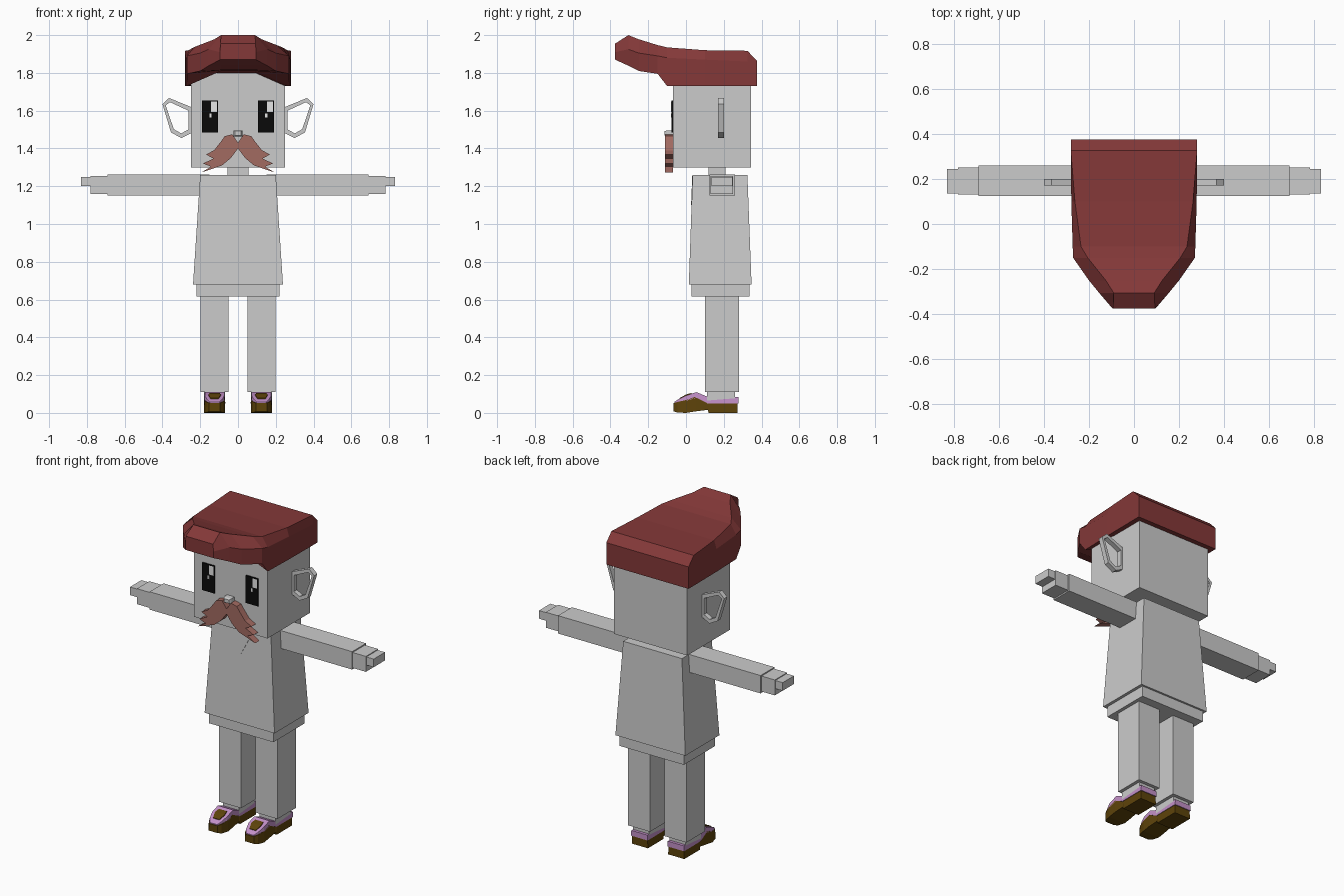
import bpy, bmesh

if "Cube" in bpy.data.objects:
    bpy.data.objects.remove(bpy.data.objects["Cube"])


def material(name, r, g, b):
    m = bpy.data.materials.new(name)
    m.use_nodes = True
    m.diffuse_color = (r, g, b, 1)
    m.node_tree.nodes["Principled BSDF"].inputs["Base Color"].default_value = (r, g, b, 1)
    return m


grey = material("light grey", .6, .6, .6)
red = material("dark red", .23, .04, .04)
rust = material("rusty brown", .36, .145, .12)
brown = material("sole brown", .11, .056, .003)
pink = material("lilac pink", .55, .28, .58)
black = material("black", .003, .003, .003)
white = material("white", 1, 1, 1)


def loft(name, rings, mat, closed=False):
    """Skin matching rings of points; cap the ends or close the loop."""
    bm = bmesh.new()
    loops = [[bm.verts.new(p) for p in ring] for ring in rings]
    pairs = list(zip(loops, loops[1:]))
    if closed:
        pairs.append((loops[-1], loops[0]))
    else:
        bm.faces.new(loops[0])
        bm.faces.new(loops[-1])
    for a, b in pairs:
        for i in range(len(a)):
            j = (i + 1) % len(a)
            bm.faces.new((a[i], a[j], b[j], b[i]))
    bmesh.ops.recalc_face_normals(bm, faces=bm.faces)
    mesh = bpy.data.meshes.new(name)
    bm.to_mesh(mesh)
    bm.free()
    mesh.materials.append(mat)
    ob = bpy.data.objects.new(name, mesh)
    bpy.context.collection.objects.link(ob)
    return ob


def rect(x0, x1, y0, y1, z):
    return [(x0, y0, z), (x1, y0, z), (x1, y1, z), (x0, y1, z)]


def box(name, x, y, z, mat):
    return loft(name, [rect(*x, *y, h) for h in z], mat)


def plate(name, outline, y0, y1, mat):
    """Extrude an x-z outline along y."""
    return loft(name, [[(x, y, z) for x, z in outline] for y in (y0, y1)], mat)


# Head, neck and nose
box("head", (-.25, .25), (-.07, .345), (1.30, 1.80), grey)
box("neck", (-.055, .055), (.12, .21), (1.24, 1.31), grey)
loft("nose", [[(x * w, y, 1.48 + z * w) for x, z in ((-1, -.65), (1, -.65), (1, .65), (-1, .65))]
              for y, w in ((-.06, .025), (-.10, .025), (-.113, .017))], grey)

# Swept hair: y, bottom width and height, centre height, side width and height, top width and height
hair = [(.375, .28, 1.73, 1.73, .28, 1.80, .28, 1.865),
        (.325, .28, 1.73, 1.73, .28, 1.86, .28, 1.917),
        (.10, .278, 1.73, 1.75, .278, 1.87, .262, 1.92),
        (-.10, .272, 1.73, 1.81, .272, 1.88, .235, 1.935),
        (-.15, .27, 1.795, 1.81, .27, 1.89, .205, 1.947),
        (-.25, .20, 1.81, 1.815, .20, 1.905, .125, 1.978),
        (-.305, .155, 1.838, 1.838, .155, 1.925, .09, 2.0),
        (-.375, .095, 1.87, 1.87, .095, 1.91, .093, 1.955)]
rings = []
for y, wb, zb, zc, wm, zm, wt, zt in hair:
    half = [(.09, zc), (wb, zb), (wm, zm), (wt, zt)]
    rings.append([(x, y, z) for x, z in half] + [(-x, y, z) for x, z in reversed(half)])
loft("hair", rings, red)

# Eyes, with both highlights on the same side
for side, cx in (("right", -.148), ("left", .148)):
    def eye_part(part, x0, x1, z0, z1, y, mat):
        box(side + part, (cx + x0, cx + x1), (y, -.069), (z0, z1), mat)
    eye_part("_eye", -.042, .042, 1.484, 1.653, -.078, black)
    eye_part("_eye_highlight", .005, .037, 1.592, 1.648, -.0785, white)
    eye_part("_eye_glint", -.004, .007, 1.563, 1.585, -.0785, white)

# Moustache, one shaggy outline mirrored
half = [(0, 1.43), (.03, 1.475), (.07, 1.465), (.09, 1.437), (.127, 1.39), (.17, 1.368),
        (.13, 1.347), (.185, 1.32), (.143, 1.304), (.195, 1.272), (.085, 1.31),
        (.037, 1.35), (0, 1.40)]
plate("moustache", half + [(-x, z) for x, z in half[-2:0:-1]], -.112, -.07, rust)

# Shirt with collar notch and hem band
loft("shirt", [rect(-.238, .238, .015, .347, .68), rect(-.2, .2, .035, .325, 1.26)], grey)
box("hem", (-.22, .22), (.03, .335), (.615, .69), grey)
loft("collar", [[(x, y + d, z) for x, y, z in ((-.08, .034, 1.255), (0, .028, 1.10), (.08, .034, 1.255))]
                for d in (-.001, .004)], grey)


def shoe_part(name, cx, sections, mat):
    """Loft sections of y, half width, bottom and top along the foot."""
    loft(name, [[(cx - w, y, a), (cx + w, y, a), (cx + w * .96, y, b), (cx - w * .96, y, b)]
                for y, w, a, b in sections], mat)


for side, s in (("right", -1), ("left", 1)):
    def xs(a, b):
        return sorted((s * a, s * b))

    # Ear rim
    outer = [(.25, 1.62), (.365, 1.667), (.40, 1.635), (.355, 1.485), (.30, 1.455), (.25, 1.48)]
    inner = [(.262, 1.60), (.36, 1.645), (.383, 1.628), (.34, 1.502), (.301, 1.48), (.262, 1.50)]
    loft(side + "_ear", [[(s * x, y, z) for x, z in loop]
                         for loop, y in ((outer, .17), (outer, .20), (inner, .20), (inner, .17))],
         grey, closed=True)

    # Arm, hand and fingers
    box(side + "_arm", xs(.15, .69), (.125, .26), (1.152, 1.262), grey)
    box(side + "_hand", xs(.68, .78), (.13, .25), (1.16, 1.255), grey)
    box(side + "_fingers", xs(.77, .83), (.135, .245), (1.20, 1.25), grey)

    # Leg and ankle
    cx = s * .124
    box(side + "_leg", (cx - .075, cx + .075), (.10, .28), (.11, .63), grey)
    box(side + "_ankle", (cx - .055, cx + .055), (.11, .26), (.05, .12), grey)

    # Shoe sole, upper and tongue
    shoe_part(side + "_sole", cx, [(-.065, .03, .008, .052), (-.045, .045, .002, .058),
                                   (.0, .056, 0, .068), (.05, .056, .008, .085),
                                   (.115, .052, .016, .055), (.12, .055, 0, .052),
                                   (.272, .055, 0, .052)], brown)
    shoe_part(side + "_upper", cx, [(-.062, .026, .048, .058), (-.04, .042, .055, .072),
                                    (.0, .054, .064, .092), (.055, .054, .08, .11),
                                    (.115, .056, .05, .085), (.277, .057, .05, .083)], pink)
    shoe_part(side + "_tongue", cx, [(-.035, .022, .07, .078), (.0, .034, .088, .097),
                                     (.03, .028, .098, .106)], brown)
